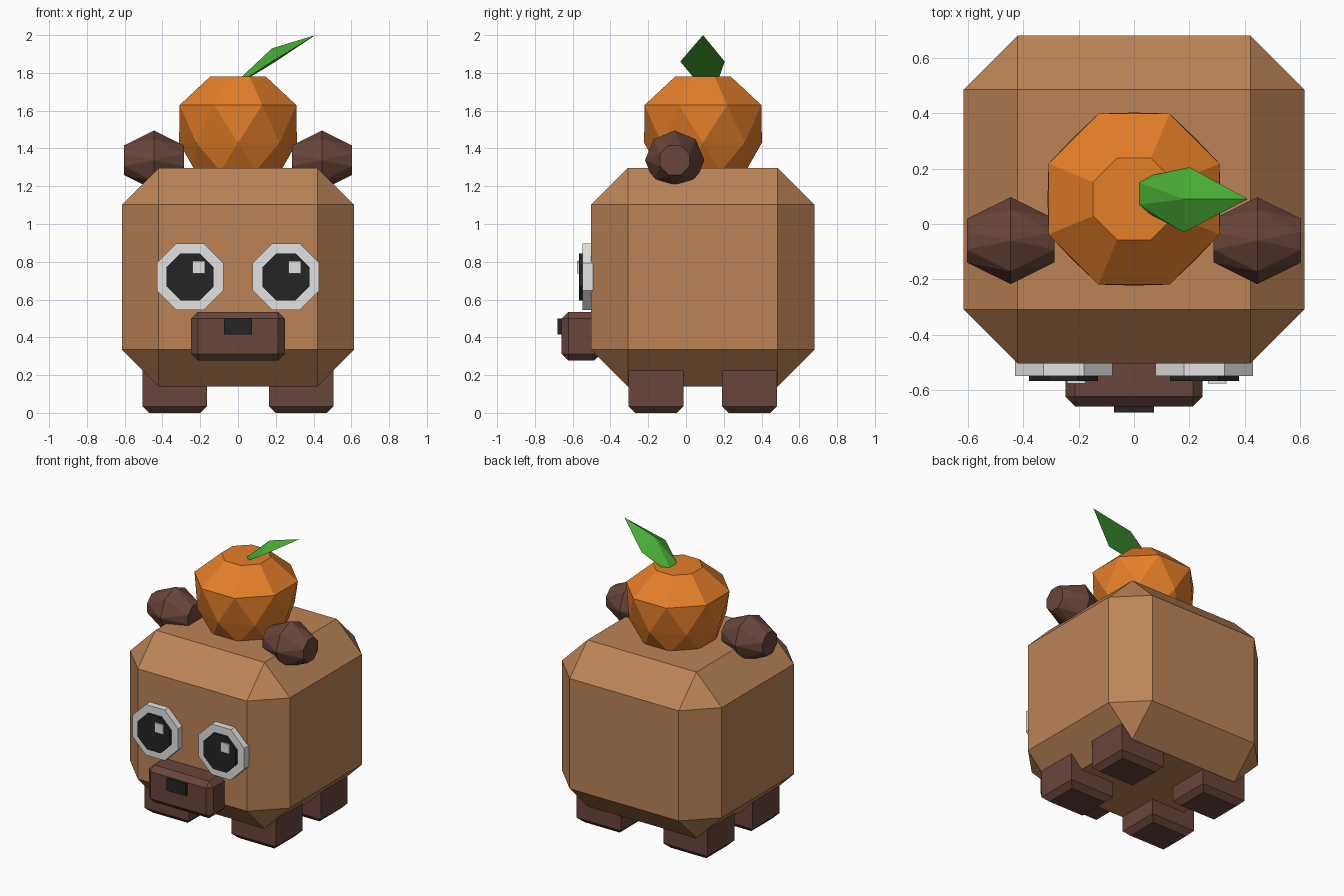
import bpy, bmesh, math
from mathutils import Vector

if "Cube" in bpy.data.objects:
    bpy.data.objects.remove(bpy.data.objects["Cube"])


def material(name, rgb):
    m = bpy.data.materials.new(name)
    m.diffuse_color = (*rgb, 1)
    m.use_nodes = True
    m.node_tree.nodes["Principled BSDF"].inputs["Base Color"].default_value = m.diffuse_color
    return m


TAN = material("tan fur", (0.50, 0.23, 0.093))
BROWN = material("dark brown", (0.140, 0.060, 0.042))
ORANGE = material("orange peel", (0.78, 0.21, 0.022))
GREEN = material("leaf green", (0.065, 0.41, 0.035))
WHITE = material("eye white", (0.76, 0.76, 0.76))
BLACK = material("black", (0.018, 0.018, 0.018))


def finish(bm, name, mat):
    bmesh.ops.recalc_face_normals(bm, faces=bm.faces)
    mesh = bpy.data.meshes.new(name)
    bm.to_mesh(mesh)
    bm.free()
    mesh.materials.append(mat)
    obj = bpy.data.objects.new(name, mesh)
    bpy.context.collection.objects.link(obj)
    return obj


def box(name, lo, hi, mat, chamfer=0, rule=None):
    """Box between two corners; chamfers the edges chosen by rule."""
    bm = bmesh.new()
    bmesh.ops.create_cube(bm, size=1)
    lo, hi = Vector(lo), Vector(hi)
    for v in bm.verts:
        v.co = Vector([(lo[i] + hi[i]) / 2 + v.co[i] * (hi[i] - lo[i]) for i in range(3)])
    if chamfer:
        edges = [e for e in bm.edges if rule is None or rule(e)]
        bmesh.ops.bevel(bm, geom=edges, offset=chamfer, offset_type='OFFSET',
                        segments=1, affect='EDGES', profile=0.5)
    return finish(bm, name, mat)


def hull(name, points, mat):
    """Flat-faced solid wrapped around points."""
    bm = bmesh.new()
    for p in points:
        bm.verts.new(p)
    res = bmesh.ops.convex_hull(bm, input=bm.verts[:])
    junk = {g for g in res["geom_interior"] + res["geom_unused"]
            if isinstance(g, bmesh.types.BMVert)}
    bmesh.ops.delete(bm, geom=list(junk), context='VERTS')
    bmesh.ops.dissolve_limit(bm, angle_limit=math.radians(1),
                             verts=bm.verts[:], edges=bm.edges[:])
    return finish(bm, name, mat)


def ring(radius, flat, n=8):
    """Points of a polygon; flat puts its sides on the axes."""
    step = math.tau / n
    return [(radius * math.cos(step * (i + 0.5 * flat)),
             radius * math.sin(step * (i + 0.5 * flat))) for i in range(n)]


# Chamfered body
box("body", (-0.615, -0.503, 0.14), (0.615, 0.68, 1.297), TAN, 0.195)

# Legs, chamfered round the foot only
for side, s in (("left", -1), ("right", 1)):
    xs = sorted((s * 0.163, s * 0.505))
    for place, y0, y1 in (("front", -0.305, -0.013), ("back", 0.19, 0.482)):
        box(f"{place}_{side}_leg", (xs[0], y0, 0), (xs[1], y1, 0.3), BROWN, 0.035,
            lambda e: all(v.co.z < 0.01 for v in e.verts))

# Muzzle and nose
box("muzzle", (-0.248, -0.658, 0.277), (0.248, -0.45, 0.535), BROWN, 0.035)
box("nose", (-0.073, -0.68, 0.415), (0.073, -0.64, 0.50), BLACK)

# Eyes: octagonal plates with a square glint
for side, s in (("left", -1), ("right", 1)):
    cx, cz = s * 0.254, 0.72
    for part, apothem, y0, y1, mat in (("eye_white", 0.176, -0.548, -0.49, WHITE),
                                       ("pupil", 0.124, -0.566, -0.54, BLACK)):
        outline = ring(apothem / math.cos(math.pi / 8), True)
        hull(f"{side}_{part}", [(cx + a, y, cz + b) for y in (y0, y1) for a, b in outline], mat)
    gx = cx + 0.046
    box(f"{side}_glint", (gx - 0.033, -0.576, 0.737), (gx + 0.033, -0.56, 0.803), WHITE)

# Faceted ears, turned around x
for side, s in (("left", -1), ("right", 1)):
    pts = [(s * 0.445 + dx, -0.06 + a, 1.338 + b)
           for dx, r, flat in ((-0.158, 0.085, True), (0, 0.157, False), (0.158, 0.085, True))
           for a, b in ring(r, flat)]
    hull(f"{side}_ear", pts, BROWN)

# Faceted fruit: staggered octagonal rings
levels = ((1.78, 0.160, True), (1.63, 0.334, True), (1.43, 0.312, False),
          (1.28, 0.245, True), (1.24, 0.15, False))
hull("fruit", [(a, 0.09 + b, z) for z, r, flat in levels for a, b in ring(r, flat)], ORANGE)

# Ridged leaf
hull("leaf", [(0.02, 0.07, 1.78), (0.02, 0.15, 1.78), (0.05, 0.04, 1.775),
              (0.06, 0.175, 1.775), (0.18, 0.09, 1.93), (0.18, -0.03, 1.86),
              (0.20, 0.205, 1.86), (0.41, 0.09, 2.0)], GREEN)
